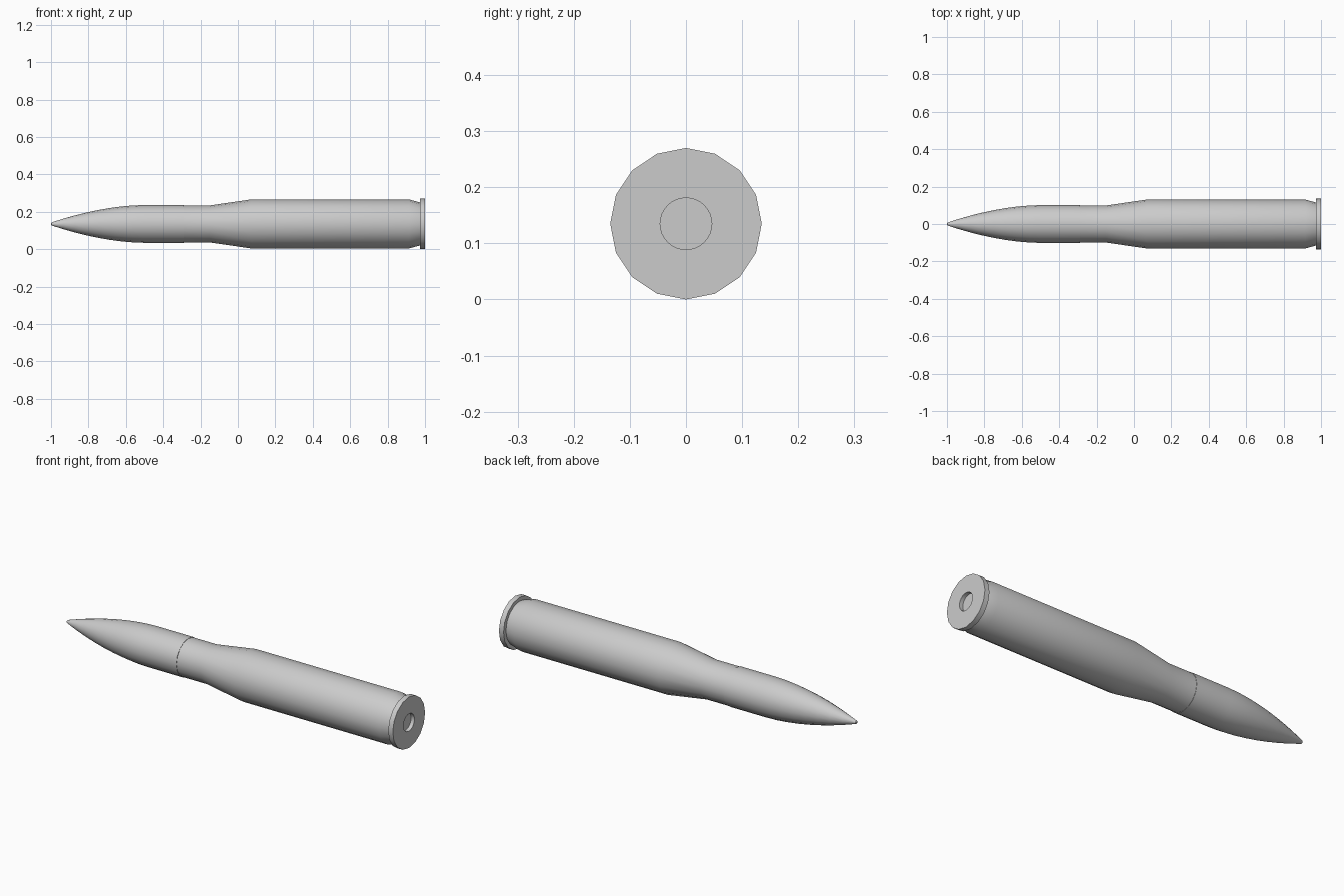
import bpy, bmesh
from math import sin, cos, pi

if "Cube" in bpy.data.objects:
    bpy.data.objects.remove(bpy.data.objects["Cube"])

AXIS_Z = 0.135
SIDES = 16


def ring(bm, x, r, n):
    return [bm.verts.new((x, r * sin(2 * pi * i / n), AXIS_Z + r * cos(2 * pi * i / n)))
            for i in range(n)]


def lathe(name, profile):
    """Revolve (x, radius, sides) rings around the long axis, capped at both ends."""
    bm = bmesh.new()
    rings = [ring(bm, *p) for p in profile]
    for a, b in zip(rings, rings[1:]):
        k = len(b) // len(a)          # the next ring may have more sides
        for i in range(len(a)):
            inner = [b[(k * i + j) % len(b)] for j in range(k + 1)]
            bm.faces.new([a[(i + 1) % len(a)], a[i]] + inner)
    bm.faces.new(rings[0])
    bm.faces.new(rings[-1])
    bmesh.ops.recalc_face_normals(bm, faces=bm.faces)
    mesh = bpy.data.meshes.new(name)
    bm.to_mesh(mesh)
    bm.free()
    obj = bpy.data.objects.new(name, mesh)
    bpy.context.collection.objects.link(obj)
    bpy.ops.object.select_all(action='DESELECT')
    obj.select_set(True)
    bpy.context.view_layer.objects.active = obj
    bpy.ops.object.shade_smooth_by_angle(angle=pi / 6)
    return obj


# Pointed nose: small blunt tip, curved taper, straight shank
nose = [(-1.0, 0.004, SIDES)]
for i in range(9):
    t = 1 - i / 8
    nose.append((-0.5 - 0.497 * t, 0.008 + 0.093 * (1 - t ** 1.8), SIDES))
nose.append((-0.29, 0.101, SIDES))
lathe("nose", nose)

# Case: neck, shoulder, body, groove, rim and the recessed round cap
case = [(x, r, SIDES) for x, r in (
    (-0.295, 0.099), (-0.15, 0.099), (0.07, 0.131), (0.915, 0.131),
    (0.973, 0.115), (0.973, 0.135), (1.0, 0.135))]
case += [(1.0, 0.046, 32), (0.98, 0.046, 32)]
lathe("case", case)
